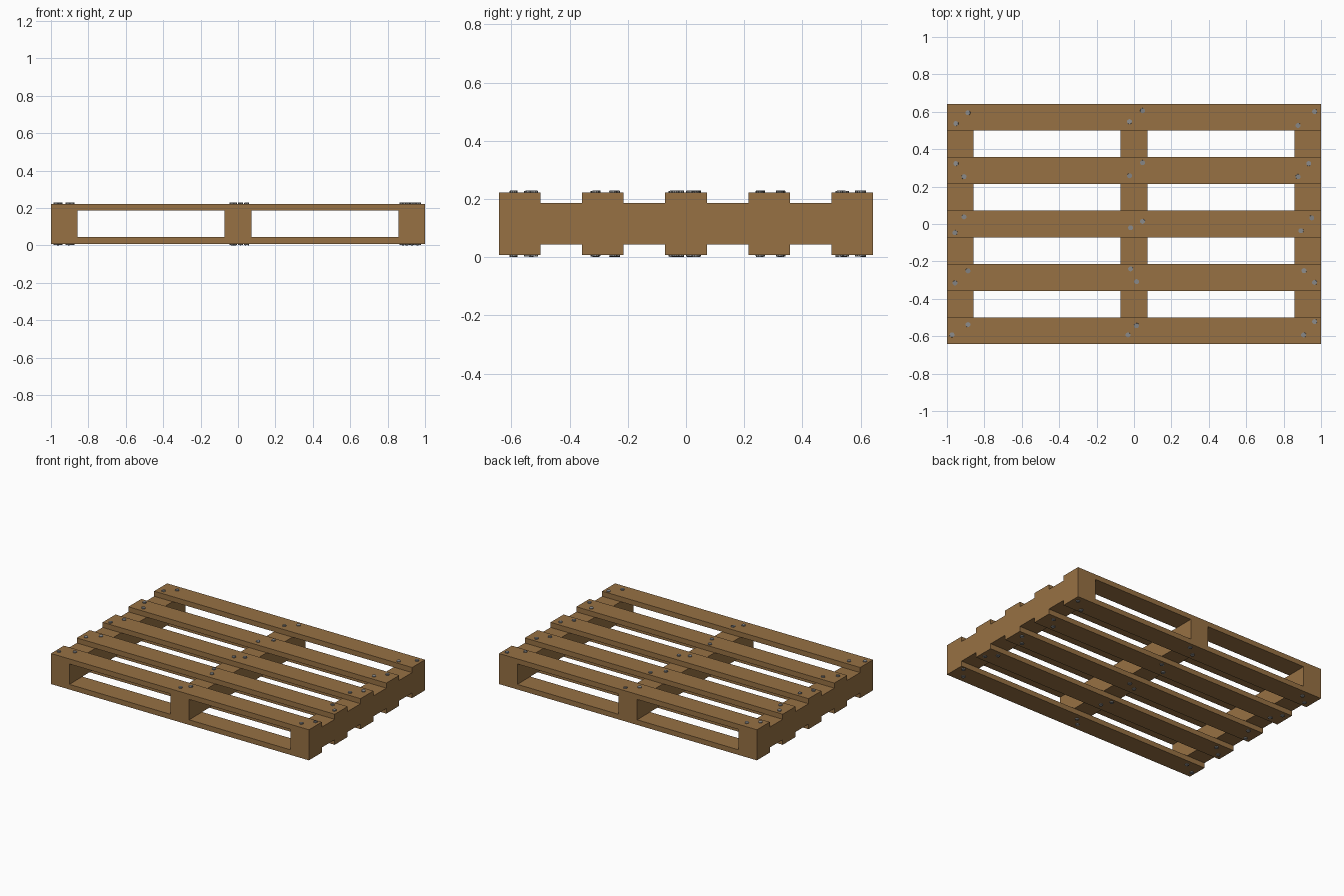
import bpy, bmesh, random
from mathutils import Matrix, Vector

if "Cube" in bpy.data.objects:
    bpy.data.objects.remove(bpy.data.objects["Cube"])

random.seed(4)
U = 1 / 7            # board width, also the gap between boards
T = U / 4            # deck board thickness
MID = 0.1175         # height of the pallet's middle plane


def material(name, color):
    m = bpy.data.materials.new(name)
    m.diffuse_color = (*color, 1)
    m.use_nodes = True
    m.node_tree.nodes["Principled BSDF"].inputs["Base Color"].default_value = m.diffuse_color
    return m


wood = material("wood", (0.31, 0.165, 0.057))
steel = material("steel", (0.25, 0.25, 0.25))


def finish(bm, name, mat):
    me = bpy.data.meshes.new(name)
    bm.to_mesh(me)
    bm.free()
    me.materials.append(mat)
    ob = bpy.data.objects.new(name, me)
    bpy.context.collection.objects.link(ob)
    return ob


def box(name, center, size):
    bm = bmesh.new()
    bmesh.ops.create_cube(bm, size=1, matrix=Matrix.Translation(center) @ Matrix.Diagonal((*size, 1)))
    return finish(bm, name, wood)


# Three stringers running front to back
for name, x in (("left", -1 + U / 2), ("middle", 0), ("right", 1 - U / 2)):
    box(f"{name}_stringer", (x, 0, MID), (U, 9 * U, U))

# Five deck boards above and below
for side, s in (("top", 1), ("bottom", -1)):
    for i in range(5):
        box(f"{side}_board_{i + 1}", (0, (i - 2) * 2 * U, MID + s * (U + T) / 2), (2, U, T))

# Nail heads: two per joint, scattered by hand on each board
nail_xy = [
    (-.952, .537), (-.888, .595), (-.024, .547), (.046, .606), (.877, .527), (.966, .601),
    (-.952, .323), (-.909, .253), (-.024, .258), (.046, .328), (.934, .323), (.877, .253),
    (-.957, -.046), (-.909, .038), (-.018, -.020), (.046, .014), (.950, .033), (.893, -.036),
    (-.957, -.315), (-.888, -.250), (-.018, -.240), (.014, -.308), (.909, -.250), (.966, -.312),
    (-.973, -.593), (-.888, -.538), (-.032, -.593), (.014, -.543), (.966, -.522), (.907, -.593),
]
for side, s in (("top", 1), ("bottom", -1)):
    bm = bmesh.new()
    for x, y in nail_xy:
        z = MID + s * (U / 2 + T)
        tilt = Matrix.Rotation(random.uniform(-.12, .12), 4, 'X') @ Matrix.Rotation(random.uniform(-.12, .12), 4, 'Y')
        bmesh.ops.create_cone(bm, cap_ends=True, segments=10, radius1=.0135, radius2=.0135, depth=.012,
                              matrix=Matrix.Translation(Vector((x, y, z))) @ tilt)
    finish(bm, f"{side}_nails", steel)

# Rest the lowest nail head on the floor
low = min(v.co.z for o in bpy.data.objects for v in o.data.vertices)
for o in bpy.data.objects:
    o.data.transform(Matrix.Translation((0, 0, -low)))
